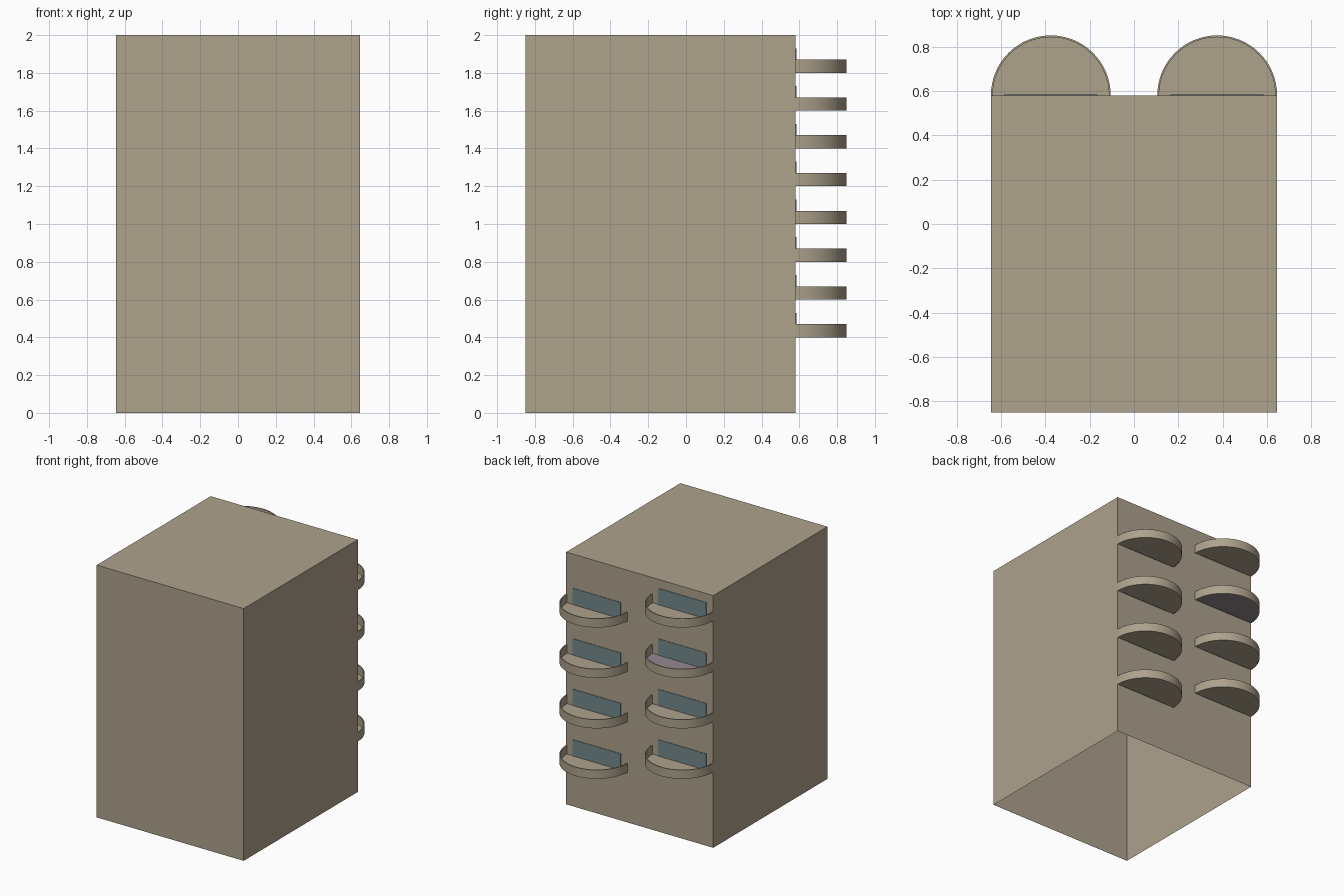
import bpy, bmesh, math

if "Cube" in bpy.data.objects:
    bpy.data.objects.remove(bpy.data.objects["Cube"])

WALL_X, FRONT_Y, BACK_Y, HEIGHT = 0.645, -0.85, 0.58, 2.0
RADIUS, RAIL_T, RAIL_H = 0.27, 0.008, 0.07
SEG = 32


def material(name, rgb):
    m = bpy.data.materials.new(name)
    m.diffuse_color = (*rgb, 1)
    m.use_nodes = True
    m.node_tree.nodes["Principled BSDF"].inputs["Base Color"].default_value = m.diffuse_color
    return m


stone = material("stone", (0.42, 0.36, 0.265))
glass = material("glass", (0.17, 0.25, 0.265))
slate = material("slate", (0.29, 0.25, 0.27))


def finish(name, bm, mat, smooth=False):
    bmesh.ops.recalc_face_normals(bm, faces=bm.faces[:])
    me = bpy.data.meshes.new(name)
    bm.to_mesh(me)
    bm.free()
    me.materials.append(mat)
    ob = bpy.data.objects.new(name, me)
    bpy.context.collection.objects.link(ob)
    if smooth:
        bpy.ops.object.select_all(action='DESELECT')
        ob.select_set(True)
        bpy.context.view_layer.objects.active = ob
        bpy.ops.object.shade_smooth_by_angle(angle=math.radians(30))
    return ob


def add_box(bm, x0, x1, y0, y1, z0, z1):
    verts = bmesh.ops.create_cube(bm, size=1)["verts"]
    for v in verts:
        v.co = (x0 + (v.co.x + .5) * (x1 - x0),
                y0 + (v.co.y + .5) * (y1 - y0),
                z0 + (v.co.z + .5) * (z1 - z0))


def arc(cx, r, z):
    return [(cx + r * math.cos(math.pi * i / SEG),
             BACK_Y + r * math.sin(math.pi * i / SEG), z) for i in range(SEG + 1)]


# building shell, open underneath
bm = bmesh.new()
add_box(bm, -WALL_X, WALL_X, FRONT_Y, BACK_Y, 0, HEIGHT)
bm.normal_update()
bottom = [f for f in bm.faces if f.calc_center_median().z < 0.01]
shell_faces = bm.faces[:]
bmesh.ops.recalc_face_normals(bm, faces=shell_faces)
bmesh.ops.delete(bm, geom=bottom, context='FACES_ONLY')
finish("building_shell", bm, stone)


def balcony(cx, z, floor_mat):
    # half-round floor
    bm = bmesh.new()
    bm.faces.new([bm.verts.new(p) for p in arc(cx, RADIUS - RAIL_T / 2, z + 0.001)])
    finish("balcony_floor", bm, floor_mat)

    # curved parapet: four arcs bridged into a thin closed band
    bm = bmesh.new()
    rows = [[bm.verts.new(p) for p in arc(cx, r, h)] for r, h in
            ((RADIUS, z), (RADIUS, z + RAIL_H),
             (RADIUS - RAIL_T, z + RAIL_H), (RADIUS - RAIL_T, z))]
    for k in range(4):
        a, b = rows[k], rows[(k + 1) % 4]
        for i in range(SEG):
            bm.faces.new((a[i], a[i + 1], b[i + 1], b[i]))
    for end in (0, SEG):
        bm.faces.new([r[end] for r in rows])
    finish("balcony_parapet", bm, stone, smooth=True)

    # glazed door in three panes
    bm = bmesh.new()
    w = 0.42 / 3
    for i in range(3):
        x = cx - 0.21 + i * w
        add_box(bm, x, x + w, BACK_Y - 0.002, BACK_Y + 0.004, z, z + 0.13)
    finish("window_panes", bm, glass)


# two staggered columns of balconies on the back
for cx, base in ((0.375, 0.4), (-0.375, 0.6)):
    for level in range(4):
        dark = cx < 0 and level == 2
        balcony(cx, base + 0.4 * level, slate if dark else stone)
